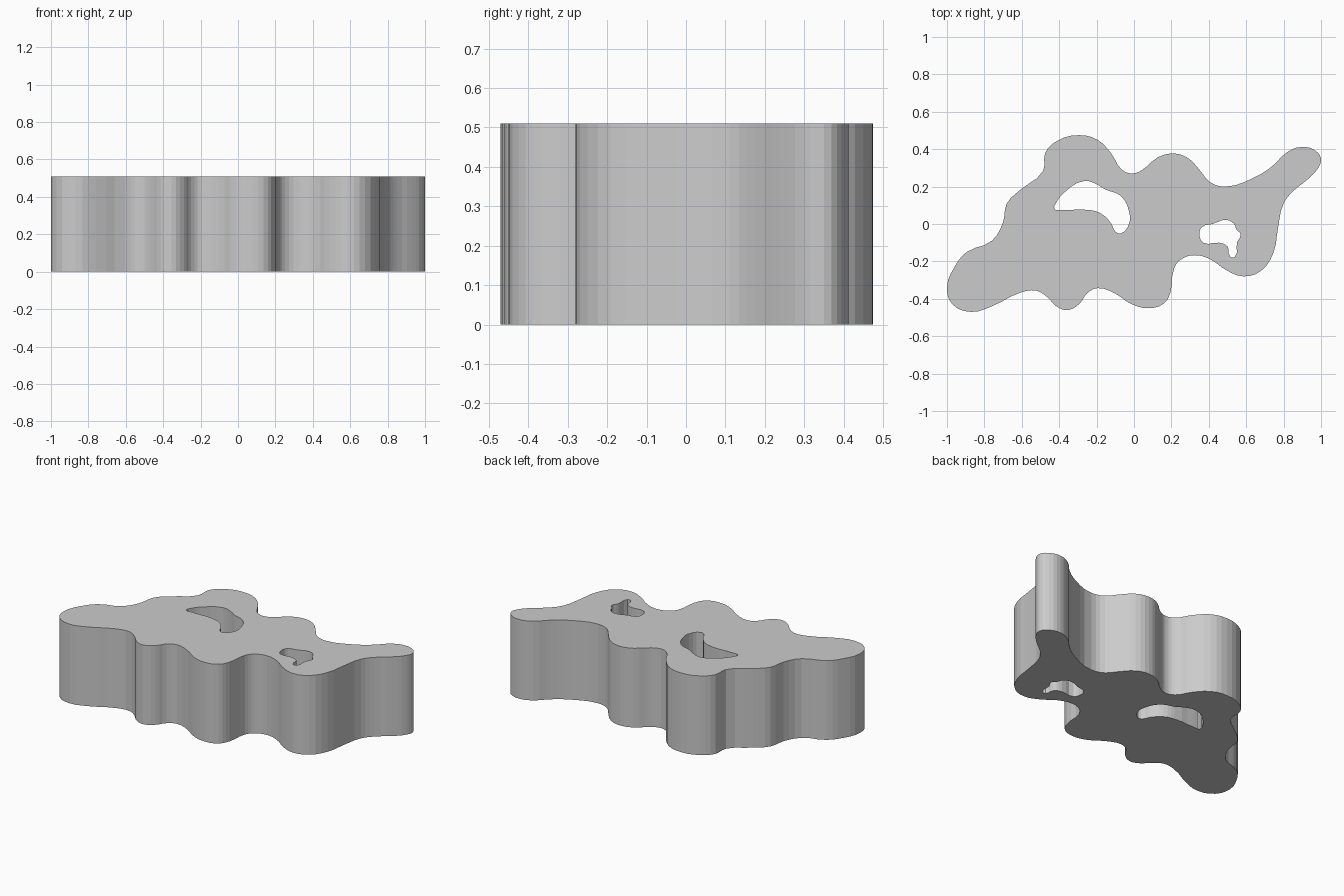
import bpy, bmesh

HEIGHT = 0.51

# Outer wavy outline (counter-clockwise from the left end)
OUTLINE = [
    (-1.0, -0.34), (-0.97, -0.43), (-0.87, -0.47), (-0.76, -0.44), (-0.605, -0.366),
    (-0.52, -0.357), (-0.465, -0.39), (-0.415, -0.44), (-0.355, -0.46), (-0.29, -0.425),
    (-0.25, -0.37), (-0.195, -0.343), (-0.105, -0.37), (-0.01, -0.43), (0.08, -0.45),
    (0.16, -0.425), (0.195, -0.365), (0.215, -0.235), (0.25, -0.19), (0.325, -0.167),
    (0.41, -0.19), (0.49, -0.245), (0.585, -0.28), (0.68, -0.25), (0.745, -0.155),
    (0.77, -0.02), (0.80, 0.11), (0.85, 0.175), (0.93, 0.24), (0.985, 0.30),
    (1.0, 0.35), (0.965, 0.395), (0.895, 0.412), (0.82, 0.385), (0.74, 0.31),
    (0.645, 0.25), (0.485, 0.20), (0.405, 0.225), (0.35, 0.29), (0.285, 0.355),
    (0.205, 0.377), (0.125, 0.355), (0.045, 0.29), (-0.01, 0.27), (-0.065, 0.29),
    (-0.12, 0.375), (-0.195, 0.45), (-0.295, 0.475), (-0.41, 0.445), (-0.475, 0.38),
    (-0.485, 0.285), (-0.605, 0.185), (-0.68, 0.11), (-0.70, 0.01), (-0.76, -0.09),
    (-0.895, -0.15), (-0.96, -0.23)]

# Larger through-hole near the middle
HOLE_A = [
    (-0.425, 0.08), (-0.415, 0.115), (-0.365, 0.175), (-0.265, 0.23), (-0.195, 0.21),
    (-0.155, 0.185), (-0.07, 0.15), (-0.025, 0.06), (-0.025, 0.005), (-0.07, -0.05),
    (-0.10, -0.04), (-0.12, 0.0), (-0.175, 0.055), (-0.24, 0.075), (-0.39, 0.075)]

# Smaller through-hole on the right
HOLE_B = [
    (0.35, -0.05), (0.365, -0.015), (0.42, 0.0), (0.495, 0.022), (0.535, 0.0),
    (0.548, -0.03), (0.57, -0.055), (0.55, -0.10), (0.54, -0.175), (0.515, -0.175),
    (0.50, -0.12), (0.455, -0.10), (0.37, -0.10)]


def add_loop(curve, pts):
    """Add a closed smooth loop through the points."""
    s = curve.splines.new('BEZIER')
    s.bezier_points.add(len(pts) - 1)
    for bp, (x, y) in zip(s.bezier_points, pts):
        bp.co = (x, y, 0)
    for bp in s.bezier_points:
        bp.handle_left_type = bp.handle_right_type = 'AUTO'
    s.use_cyclic_u = True
    s.use_smooth = False


# Filled profile with holes, extruded into a slab
curve = bpy.data.curves.new("wavy_slab", 'CURVE')
curve.dimensions = '2D'
curve.fill_mode = 'BOTH'
curve.resolution_u = 3
curve.extrude = HEIGHT / 2
for loop in (OUTLINE, HOLE_A, HOLE_B):
    add_loop(curve, loop)
slab = bpy.data.objects.new("wavy_slab", curve)
bpy.context.collection.objects.link(slab)
slab.location.z = HEIGHT / 2

# Turn into a clean, flat-shaded mesh
bpy.context.view_layer.objects.active = slab
slab.select_set(True)
bpy.ops.object.convert(target='MESH')
slab = bpy.context.object
slab.name = "wavy_slab"
bm = bmesh.new()
bm.from_mesh(slab.data)
bmesh.ops.remove_doubles(bm, verts=bm.verts, dist=0.0005)
bmesh.ops.recalc_face_normals(bm, faces=bm.faces)
for f in bm.faces:
    f.smooth = False
bm.to_mesh(slab.data)
bm.free()
